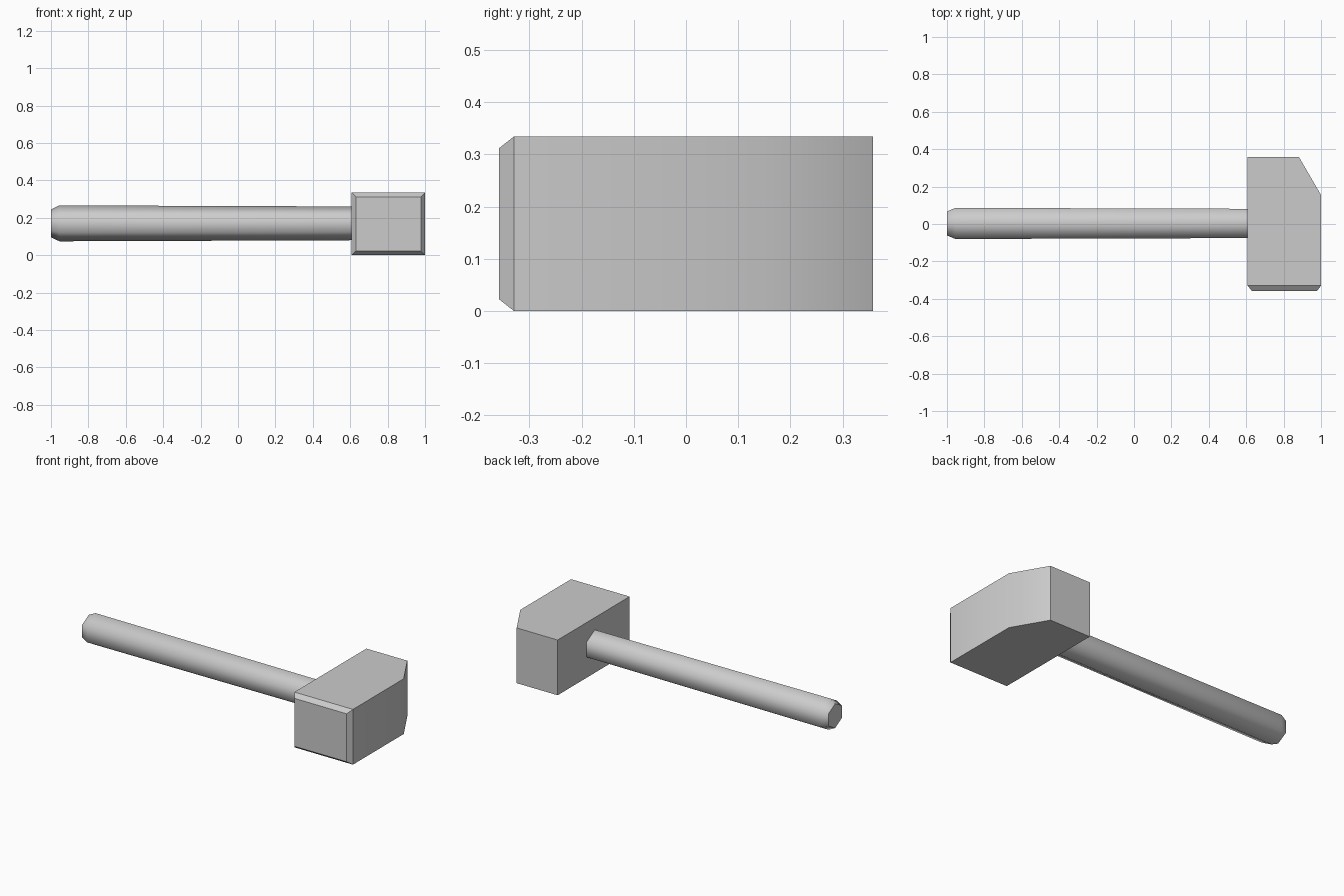
import bpy, bmesh, math

cube = bpy.data.objects.get("Cube")
if cube:
    bpy.data.objects.remove(cube, do_unlink=True)

grey = bpy.data.materials.new("plain_grey")
grey.use_nodes = True
colour = (0.6, 0.6, 0.6, 1)
grey.diffuse_color = colour
grey.node_tree.nodes["Principled BSDF"].inputs["Base Color"].default_value = colour


def loft(name, rings, smooth_angle):
    """Bridge matching rings of points and cap both ends."""
    bm = bmesh.new()
    loops = [[bm.verts.new(p) for p in ring] for ring in rings]
    n = len(loops[0])
    for a, b in zip(loops, loops[1:]):
        for i in range(n):
            j = (i + 1) % n
            bm.faces.new((a[i], a[j], b[j], b[i])).smooth = True
    bm.faces.new(loops[0])
    bm.faces.new(loops[-1])
    bmesh.ops.recalc_face_normals(bm, faces=bm.faces)
    for e in bm.edges:
        e.smooth = e.calc_face_angle() < math.radians(smooth_angle)
    mesh = bpy.data.meshes.new(name)
    bm.to_mesh(mesh)
    bm.free()
    mesh.materials.append(grey)
    obj = bpy.data.objects.new(name, mesh)
    bpy.context.collection.objects.link(obj)
    return obj


# Handle: six-sided tapered shaft along x with a chamfered butt
def hexagon(x, r):
    turns = [math.radians(60 * i) for i in range(6)]
    return [(x, 0.003 + r * math.sin(a), 0.17 + r * math.cos(a)) for a in turns]


loft("handle", [hexagon(-1, 0.074), hexagon(-0.955, 0.096), hexagon(0.7, 0.09)], 60.5)

# Head: block with a bevelled striking face and one slanted rear corner
LEFT, RIGHT, TOP = 0.608, 1.0, 0.334


def section(y_right, y_left, x_right, inset=0):
    a, b = LEFT + inset, x_right - inset
    return [(a, y_left, inset), (b, y_right, inset),
            (b, y_right, TOP - inset), (a, y_left, TOP - inset)]


loft("hammer_head", [
    section(-0.358, -0.358, RIGHT, 0.022),
    section(-0.33, -0.33, RIGHT),
    section(0.155, 0.155, RIGHT),
    section(0.358, 0.358, 0.882),
], 35)
